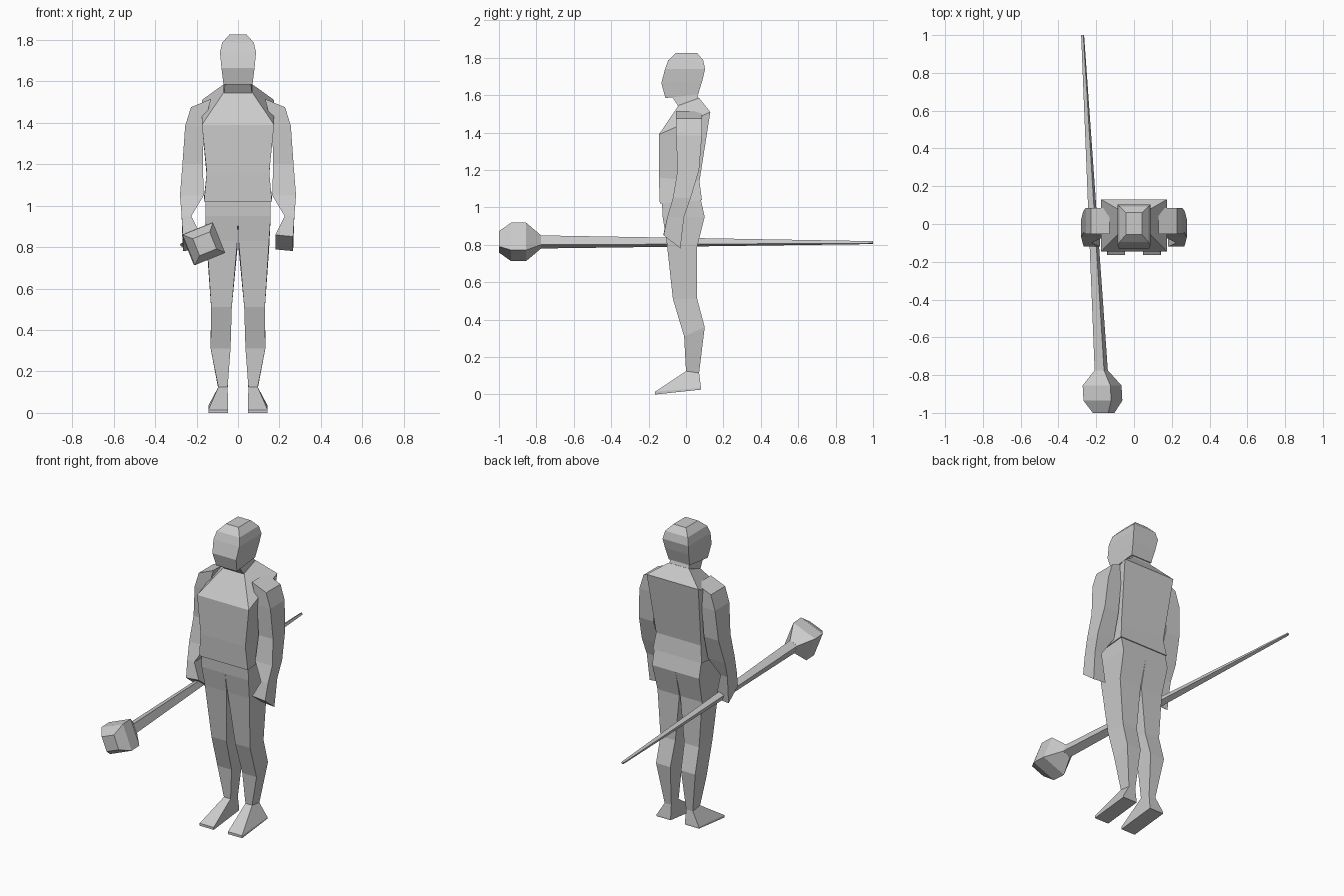
import bpy, bmesh, math
from mathutils import Vector

if "Cube" in bpy.data.objects:
    bpy.data.objects.remove(bpy.data.objects["Cube"])

grey = bpy.data.materials.new("plain_grey")
grey.diffuse_color = (0.6, 0.6, 0.6, 1)
grey.use_nodes = True
grey.node_tree.nodes["Principled BSDF"].inputs["Base Color"].default_value = grey.diffuse_color


def loft(name, rings):
    """Skin a closed tube through rings of four corners."""
    bm = bmesh.new()
    loops = [[bm.verts.new(p) for p in ring] for ring in rings]
    for a, b in zip(loops, loops[1:]):
        for i in range(4):
            j = (i + 1) % 4
            bm.faces.new((a[i], a[j], b[j], b[i]))
    bm.faces.new(loops[0])
    bm.faces.new(loops[-1])
    bmesh.ops.recalc_face_normals(bm, faces=bm.faces)
    mesh = bpy.data.meshes.new(name)
    bm.to_mesh(mesh)
    bm.free()
    mesh.materials.append(grey)
    obj = bpy.data.objects.new(name, mesh)
    bpy.context.collection.objects.link(obj)
    return obj


def box_ring(x0, x1, y0, y1, z, tilt_x=0, tilt_y=0, side=1):
    """Rectangle whose height changes by +-tilt towards each edge."""
    return [(side * (x1 if sx > 0 else x0), y1 if sy > 0 else y0,
             z + sx * tilt_x + sy * tilt_y)
            for sx, sy in ((-1, -1), (1, -1), (1, 1), (-1, 1))]


def centred(name, rows):
    """Rows are half width, front y, back y, front z, back z."""
    loft(name, [box_ring(-w, w, f, b, (zf + zb) / 2, 0, (zb - zf) / 2)
                for w, f, b, zf, zb in rows])


# Torso, sloping in from the shoulders to the neck
centred("torso", [
    (.164, -.14, .085, 1.02, 1.04),
    (.151, -.145, .072, 1.16, 1.14),
    (.174, -.145, .13, 1.39, 1.51),
    (.07, -.04, .07, 1.545, 1.585)])

# Neck and head
centred("neck", [
    (.068, -.04, .068, 1.54, 1.58),
    (.062, -.075, .06, 1.592, 1.605)])
centred("head", [
    (.07, -.11, .065, 1.585, 1.605),
    (.08, -.132, .088, 1.665, 1.68),
    (.087, -.112, .102, 1.74, 1.74),
    (.076, -.095, .092, 1.787, 1.787),
    (.042, -.055, .06, 1.825, 1.825)])

arm = [
    (.13, .227, -.053, .085, 1.495, -.02, 0),
    (.165, .255, -.053, .085, 1.385, 0, 0),
    (.17, .268, -.045, .07, 1.20, 0, 0),
    (.165, .28, -.07, .025, 1.05, 0, 0),
    (.225, .272, -.10, -.01, .95, 0, 0),
    (.18, .266, -.12, -.03, .82, -.004, -.035)]
leg = [
    (.0, .158, -.13, .075, 1.06, 0, 0),
    (.0, .158, -.125, .10, .95, 0, 0),
    (.003, .15, -.105, .06, .81, 0, -.02),
    (.03, .13, -.07, .06, .51, 0, 0),
    (.036, .132, -.01, .10, .335, 0, .025),
    (.05, .095, 0, .07, .12, 0, -.005)]
foot = [
    (.05, .095, 0, .07, .12, 0, -.005),
    (.048, .143, -.165, .08, .025, 0, .01),
    (.048, .143, -.165, .08, .013, 0, .013)]

# Mirrored limbs
for label, side in (("left", 1), ("right", -1)):
    for part, rows in (("arm", arm), ("leg", leg), ("foot", foot)):
        loft(f"{label}_{part}", [box_ring(*r, side=side) for r in rows])


def staff_ring(y, half):
    """Square turned about the staff's axis."""
    t = (y + 1) / 2
    turn = math.radians(22)
    c = Vector((-.161 - .111 * t, y, .816 - .004 * t))
    ring = []
    for i in range(4):
        a = turn + math.pi / 4 + i * math.pi / 2
        r = half * math.sqrt(2)
        ring.append(c + Vector((r * math.cos(a), 0, r * math.sin(a))))
    return ring


# Tapered staff and its faceted mace head
loft("staff", [staff_ring(-.79, .027), staff_ring(1, .006)])
loft("mace_head", [staff_ring(y, h) for y, h in
                   ((-1, .044), (-.935, .079), (-.855, .079), (-.775, .027))])
